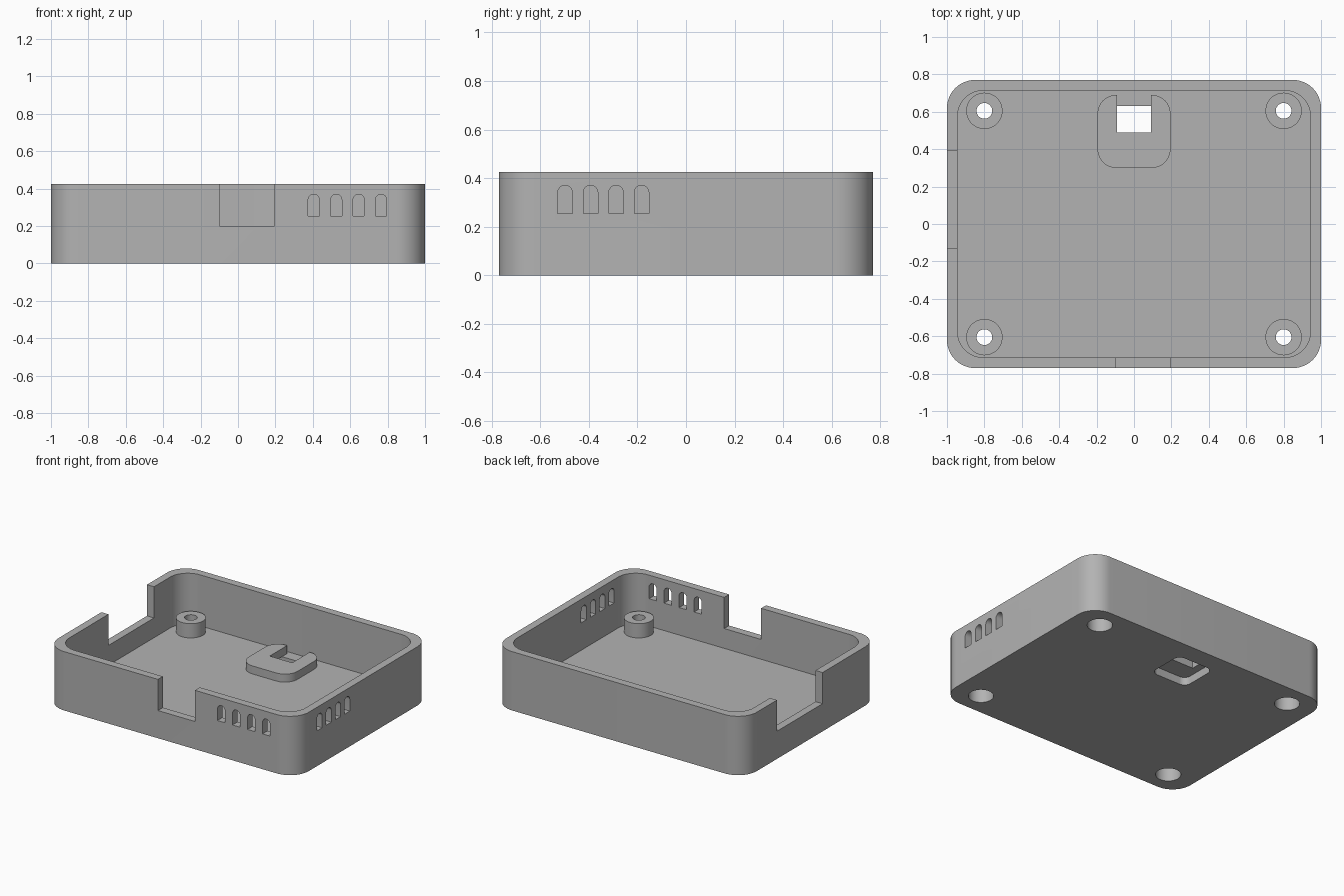
import bpy, bmesh, math
from mathutils import Matrix

if "Cube" in bpy.data.objects:
    bpy.data.objects.remove(bpy.data.objects["Cube"], do_unlink=True)

HALF_X, HALF_Y, HEIGHT = 1.0, 0.77, 0.425
WALL, FLOOR, NOTCH_Z = 0.056, 0.057, 0.2
PAD_TOP, POST_TOP, BORE_TOP = 0.115, 0.16, 0.11

grey = bpy.data.materials.new("plain grey")
grey.use_nodes = True
grey.diffuse_color = (0.45, 0.45, 0.45, 1)
grey.node_tree.nodes["Principled BSDF"].inputs["Base Color"].default_value = grey.diffuse_color


def arc(cx, cy, r, start, end, steps=12):
    return [(cx + r * math.cos(math.radians(start + (end - start) * i / steps)),
             cy + r * math.sin(math.radians(start + (end - start) * i / steps)))
            for i in range(steps + 1)]


def rounded(x0, x1, y0, y1, r):
    return (arc(x1 - r, y1 - r, r, 0, 90) + arc(x0 + r, y1 - r, r, 90, 180)
            + arc(x0 + r, y0 + r, r, 180, 270) + arc(x1 - r, y0 + r, r, 270, 360))


def circle(x, y, r):
    return arc(x, y, r, 0, 360, 48)[:-1]


def box(x0, x1, y0, y1):
    return [(x0, y0), (x1, y0), (x1, y1), (x0, y1)]


def prism(name, outline, z0, z1, matrix=Matrix()):
    """Extrude a flat outline from z0 to z1, then place it."""
    bm = bmesh.new()
    face = bm.faces.new([bm.verts.new((x, y, z0)) for x, y in outline])
    new = bmesh.ops.extrude_face_region(bm, geom=[face])["geom"]
    bmesh.ops.translate(bm, vec=(0, 0, z1 - z0),
                        verts=[v for v in new if isinstance(v, bmesh.types.BMVert)])
    bmesh.ops.transform(bm, matrix=matrix, verts=bm.verts)
    bmesh.ops.recalc_face_normals(bm, faces=bm.faces)
    mesh = bpy.data.meshes.new(name)
    bm.to_mesh(mesh)
    bm.free()
    mesh.materials.append(grey)
    obj = bpy.data.objects.new(name, mesh)
    bpy.context.collection.objects.link(obj)
    return obj


def cut(obj, cutters):
    """Subtract each cutter, bake the result and discard the cutters."""
    for cutter in cutters:
        cutter.hide_render = True
        mod = obj.modifiers.new("cut", 'BOOLEAN')
        mod.operation, mod.solver, mod.object = 'DIFFERENCE', 'EXACT', cutter
    bpy.context.view_layer.update()
    evaluated = obj.evaluated_get(bpy.context.evaluated_depsgraph_get())
    baked = bpy.data.meshes.new_from_object(evaluated)
    obj.modifiers.clear()
    obj.data = baked
    for cutter in cutters:
        bpy.data.objects.remove(cutter, do_unlink=True)


def smooth(obj):
    obj.data.shade_smooth()
    obj.data.set_sharp_from_angle(angle=math.radians(30))


# Open tray with wall notches
tray = prism("tray", rounded(-HALF_X, HALF_X, -HALF_Y, HALF_Y, 0.15), 0, HEIGHT)
ix, iy = HALF_X - WALL, HALF_Y - WALL
cutters = [
    prism("cavity", rounded(-ix, ix, -iy, iy, 0.14), FLOOR, 1),
    prism("front_notch", box(-0.1, 0.195, -0.9, -0.6), NOTCH_Z, 1),
    prism("side_notch", box(-1.1, -0.85, -0.13, 0.39), NOTCH_Z, 1),
    prism("hanger_opening", rounded(-0.145, 0.145, 0.35, 0.63, 0.05), -0.1, 0.1),
]

# Arched vents through the front and the side wall
stand = Matrix.Rotation(math.pi / 2, 4, 'X')
turn = Matrix.Rotation(math.pi / 2, 4, 'Z')


def vent(centre, reach, matrix):
    r = 0.03
    outline = [(centre - r, 0.255), (centre + r, 0.255)] + arc(centre, 0.34, r, 0, 180)
    return prism("vent", outline, reach - 0.15, reach + 0.1, matrix)


for i in range(4):
    cutters.append(vent(0.405 + 0.12 * i, HALF_Y, stand))
    cutters.append(vent(-0.498 + 0.105 * i, HALF_X, turn @ stand))

# Screw posts with a wide bore from below and a small hole on top
posts = [(x, y) for x in (-0.8, 0.8) for y in (-0.605, 0.605)]
for i, (x, y) in enumerate(posts):
    cutters.append(prism("bore", circle(x, y, 0.083), -0.1, BORE_TOP))
    post = prism(f"screw_post_{i + 1}", circle(x, y, 0.097), FLOOR, POST_TOP)
    cut(post, [prism("bore", circle(x, y, 0.083), -0.1, BORE_TOP),
               prism("hole", circle(x, y, 0.042), 0, 1)])
    smooth(post)

cut(tray, cutters)
smooth(tray)

# Slotted hanger pad over the floor opening
pad = prism("hanger_pad", rounded(-0.195, 0.195, 0.3, 0.69, 0.1), FLOOR, PAD_TOP)
cut(pad, [prism("slot", box(-0.09, 0.09, 0.49, 0.8), 0, 1)])
smooth(pad)
